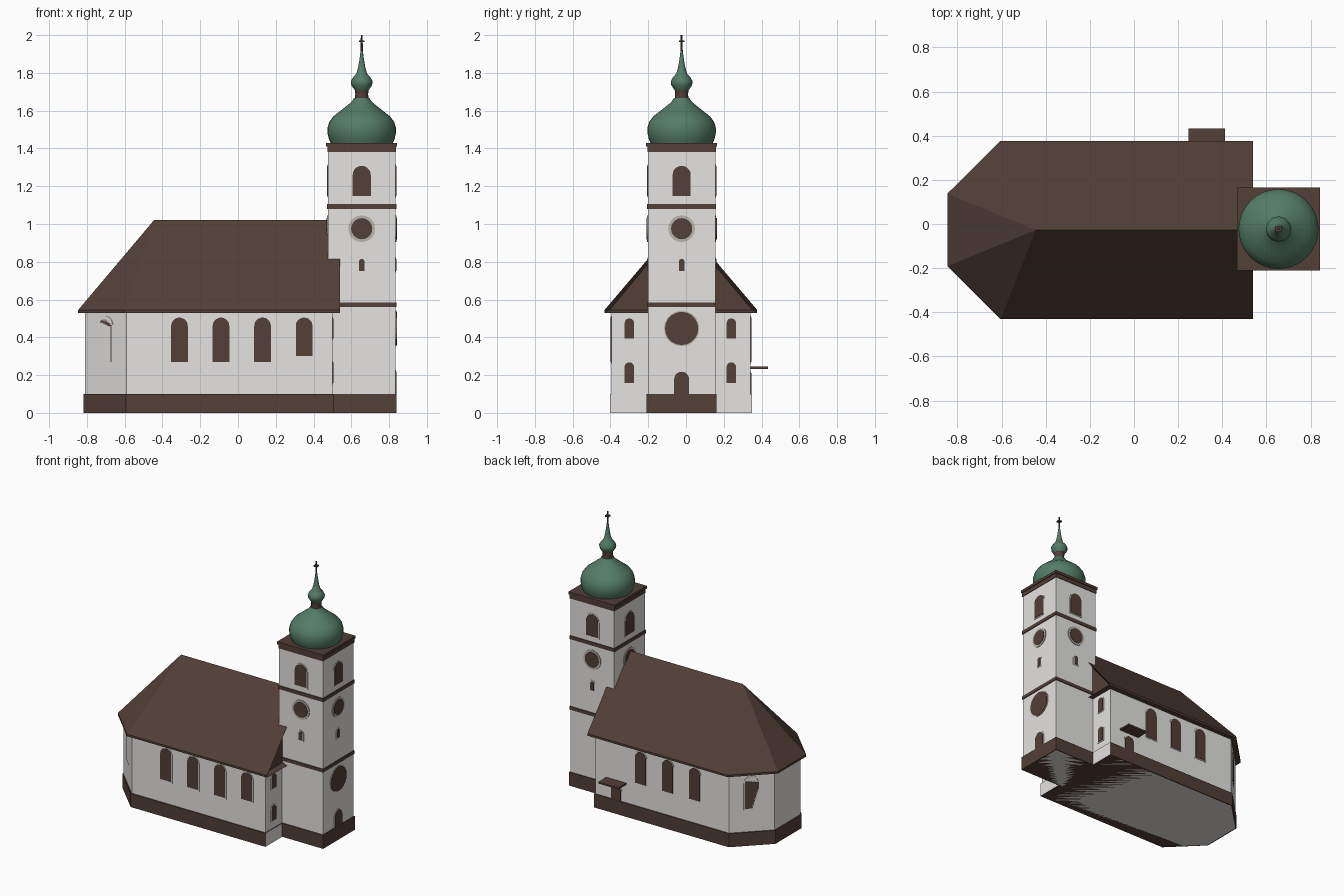
import bpy, bmesh, math
from mathutils import Vector

cube = bpy.data.objects.get("Cube")
if cube:
    bpy.data.objects.remove(cube, do_unlink=True)


def material(name, rgb):
    m = bpy.data.materials.new(name)
    m.use_nodes = True
    m.diffuse_color = (*rgb, 1)
    bsdf = next(n for n in m.node_tree.nodes if n.type == 'BSDF_PRINCIPLED')
    bsdf.inputs["Base Color"].default_value = (*rgb, 1)
    bsdf.inputs["Roughness"].default_value = 0.8
    return m


WHITE = material("white plaster", (0.78, 0.77, 0.75))
BROWN = material("dark brown", (0.085, 0.05, 0.04))
GREEN = material("copper green", (0.09, 0.2, 0.138))
STONE = material("pale stone", (0.48, 0.46, 0.41))


def finish(name, bm, *mats):
    bmesh.ops.recalc_face_normals(bm, faces=bm.faces)
    me = bpy.data.meshes.new(name)
    bm.to_mesh(me)
    bm.free()
    for m in mats:
        me.materials.append(m)
    ob = bpy.data.objects.new(name, me)
    bpy.context.scene.collection.objects.link(ob)
    return ob


def extrude(bm, points, offset):
    face = bm.faces.new([bm.verts.new(p) for p in points])
    top = bmesh.ops.extrude_face_region(bm, geom=[face])["geom"]
    verts = [v for v in top if isinstance(v, bmesh.types.BMVert)]
    bmesh.ops.translate(bm, verts=verts, vec=offset)


def prism(name, plan, z0, z1, *mats, end_mat=False):
    bm = bmesh.new()
    extrude(bm, [(x, y, z0) for x, y in plan], (0, 0, z1 - z0))
    bmesh.ops.recalc_face_normals(bm, faces=bm.faces)
    for f in bm.faces:
        if end_mat and f.normal.x > 0.9:
            f.material_index = 1
    return finish(name, bm, *mats)


def rect(cx, cy, hx, hy):
    return [(cx - hx, cy - hy), (cx + hx, cy - hy), (cx + hx, cy + hy), (cx - hx, cy + hy)]


def plate(name, outline, at, angle, mat, thick):
    """Thin plate on a wall whose outward direction is the given angle in degrees."""
    a = math.radians(angle)
    n = Vector((math.cos(a), math.sin(a), 0))
    u = Vector((-n.y, n.x, 0))
    base = Vector((at[0], at[1], 0)) - n * 0.002
    bm = bmesh.new()
    extrude(bm, [base + u * s + Vector((0, 0, z)) for s, z in outline], n * (thick + 0.002))
    return finish(name, bm, mat)


def arch(w, z0, z1, grow=0.0):
    r = w / 2 + grow
    arc = [math.pi * i / 10 for i in range(11)]
    return [(-r, z0 - grow), (r, z0 - grow)] + [
        (r * math.cos(t), z1 - w / 2 + r * math.sin(t)) for t in arc]


def disc(z, r, n=20):
    return [(r * math.cos(math.tau * i / n), z + r * math.sin(math.tau * i / n)) for i in range(n)]


def window(name, at, angle, w, z0, z1):
    plate(name + "_frame", arch(w, z0, z1, 0.008), at, angle, WHITE, 0.003)
    plate(name + "_pane", arch(w, z0, z1), at, angle, BROWN, 0.006)


def round_window(name, at, angle, z, r, rim):
    plate(name + "_rim", disc(z, r + rim), at, angle, STONE, 0.005)
    plate(name + "_face", disc(z, r), at, angle, BROWN, 0.008)


# Nave: plan with a three-sided apse at the -x end
AXIS, END = -0.027, 0.5


def nave_plan(grow, end):
    half, tip, corner = 0.368 + grow, -0.81 - grow, -0.59 - grow * 0.4
    side = 0.15 + grow * 0.4
    pts = [(end, half), (corner, half), (tip, side), (tip, -side), (corner, -half), (end, -half)]
    return [(x, AXIS + y) for x, y in pts]


prism("nave_walls", nave_plan(0, END), 0.0, 0.54, WHITE)
prism("nave_plinth", nave_plan(0.008, END + 0.006), 0.0, 0.1, BROWN, WHITE, end_mat=True)

# Hipped nave roof with a recessed gable at the tower end
bm = bmesh.new()
eave = nave_plan(0.036, 0.54)
low = [bm.verts.new((x, y, 0.53)) for x, y in eave]
rim = [bm.verts.new((x, y, 0.545)) for x, y in eave]
ridge_end = bm.verts.new((-0.445, AXIS, 1.02))
ridge_top = bm.verts.new((0.54, AXIS, 1.02))
bm.faces.new(low)
for i in range(5):
    bm.faces.new((low[i], low[i + 1], rim[i + 1], rim[i]))
bm.faces.new((rim[0], rim[1], ridge_end, ridge_top))
for i in (1, 2, 3):
    bm.faces.new((rim[i], rim[i + 1], ridge_end))
bm.faces.new((rim[4], rim[5], ridge_top, ridge_end))
gable = bm.faces.new((low[5], low[0], rim[0], ridge_top, rim[5]))
bmesh.ops.recalc_face_normals(bm, faces=bm.faces)
bmesh.ops.inset_region(bm, faces=[gable], thickness=0.022, depth=-0.035)
finish("nave_roof", bm, BROWN)

# Nave windows on both long sides and both slanted apse walls
plan = nave_plan(0, END)
for label, angle, y, count in (("front", -90, plan[5][1], 4), ("back", 90, plan[0][1], 3)):
    for i in range(count):
        x = -0.31 + 0.22 * i
        window(f"nave_{label}_window_{i + 1}", (x, y), angle, 0.088, 0.3 if i == 3 else 0.27, 0.505)
for label, a, b in (("back", plan[1], plan[2]), ("front", plan[3], plan[4])):
    mid = ((a[0] + b[0]) / 2, (a[1] + b[1]) / 2)
    angle = math.degrees(math.atan2(a[0] - b[0], b[1] - a[1])) + 180
    window(f"apse_{label}_window", mid, angle, 0.095, 0.27, 0.505)

# Small windows in the end wall beside the tower
for label, y in (("front", -0.3), ("back", 0.24)):
    window(f"end_{label}_lower_window", (END, y), 0, 0.05, 0.158, 0.268)
    window(f"end_{label}_upper_window", (END, y), 0, 0.05, 0.395, 0.5)

# Side door with canopy
window("side_door", (0.33, plan[0][1]), 90, 0.08, 0.1, 0.21)
prism("side_door_canopy", rect(0.33, 0.383, 0.082, 0.05), 0.233, 0.245, BROWN)

# Tower shaft, plinth, belts and cornice
TX, TY, H = 0.655, -0.023, 0.178
for name, z0, z1, half, mat in (
        ("tower_shaft", 0.0, 1.4, H, WHITE),
        ("tower_plinth", 0.0, 0.1, H + 0.007, BROWN),
        ("tower_lower_belt", 0.56, 0.585, H + 0.005, BROWN),
        ("tower_upper_belt", 1.08, 1.106, H + 0.005, BROWN),
        ("tower_cornice", 1.38, 1.415, H + 0.004, BROWN),
        ("tower_cornice_lip", 1.41, 1.43, H + 0.01, BROWN)):
    prism(name, rect(TX, TY, half, half), z0, z1, mat)

# Tower openings, repeated on every side
for label, angle in (("east", 0), ("back", 90), ("west", 180), ("front", 270)):
    a = math.radians(angle)
    at = (TX + H * math.cos(a), TY + H * math.sin(a))
    window(f"belfry_{label}_window", at, angle, 0.096, 1.148, 1.308)
    round_window(f"clock_{label}", at, angle, 0.975, 0.056, 0.015)
    window(f"tower_{label}_slit", at, angle, 0.03, 0.75, 0.815)

# Entrance side of the tower
front = (TX + H, TY)
round_window("rose_window", front, 0, 0.447, 0.088, 0.006)
window("entrance_door", front, 0, 0.08, 0.1, 0.218)


def lathe(name, profile, mat, segments=32):
    bm = bmesh.new()
    verts = [bm.verts.new((TX + r, TY, z)) for r, z in profile]
    edges = [bm.edges.new(pair) for pair in zip(verts, verts[1:])]
    bmesh.ops.spin(bm, geom=verts + edges, cent=(TX, TY, 0), axis=(0, 0, 1),
                   angle=math.tau, steps=segments, use_duplicate=False)
    bmesh.ops.remove_doubles(bm, verts=bm.verts, dist=0.0005)
    ob = finish(name, bm, mat)
    bpy.ops.object.select_all(action='DESELECT')
    ob.select_set(True)
    bpy.context.view_layer.objects.active = ob
    bpy.ops.object.shade_smooth_by_angle(angle=math.radians(40))


# Onion dome, neck, small onion and spire
lathe("onion_dome", [(0, 1.425), (0.163, 1.425), (0.174, 1.45), (0.181, 1.48), (0.181, 1.51),
                     (0.172, 1.54), (0.15, 1.57), (0.115, 1.597), (0.08, 1.625),
                     (0.055, 1.645), (0.04, 1.668), (0, 1.668)], GREEN)
lathe("lantern_neck", [(0, 1.66), (0.036, 1.66), (0.034, 1.69), (0.038, 1.715), (0, 1.715)], BROWN, 12)
lathe("small_onion", [(0, 1.71), (0.038, 1.71), (0.055, 1.735), (0.058, 1.755), (0.046, 1.777),
                      (0.028, 1.797), (0.019, 1.83), (0.012, 1.87), (0.006, 1.915), (0, 1.915)], GREEN, 12)
lathe("spire_rod", [(0, 1.9), (0.006, 1.9), (0.005, 2.0), (0, 2.0)], BROWN, 8)
prism("spire_crossbar", rect(TX, TY, 0.014, 0.014), 1.963, 1.972, BROWN)
